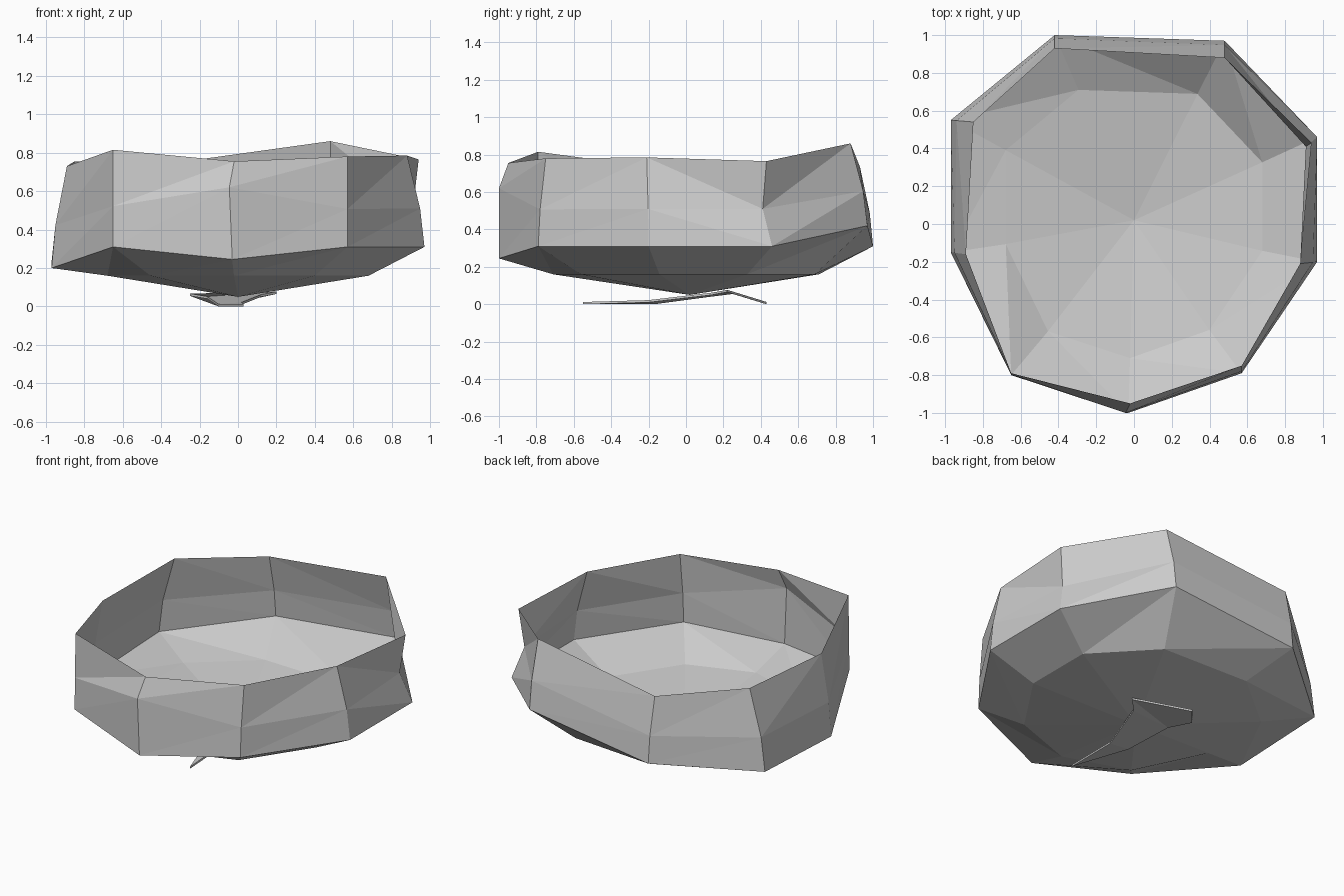
import bpy
from mathutils import Vector

cube = bpy.data.objects.get("Cube")
if cube:
    bpy.data.objects.remove(cube, do_unlink=True)

# One plain grey for everything
grey = bpy.data.materials.new("light_grey")
grey.use_nodes = True
colour = (0.6, 0.6, 0.6, 1)
grey.diffuse_color = colour
grey.node_tree.nodes["Principled BSDF"].inputs["Base Color"].default_value = colour


def add_part(name, points, faces):
    mesh = bpy.data.meshes.new(name)
    mesh.from_pydata([tuple(point) for point in points], [], faces)
    mesh.materials.append(grey)
    mesh.update()
    part = bpy.data.objects.new(name, mesh)
    bpy.context.collection.objects.link(part)
    return part


# Nine-sided outlines of the wall, counter-clockwise from the front corner
base_ring = [Vector(p) for p in (
    (-.03, -1, .245), (.57, -.79, .31), (.97, -.2, .31),
    (.97, .46, .31), (.48, .97, .42), (-.42, 1, .31),
    (-.97, .55, .23), (-.97, -.15, .2), (-.65, -.8, .31))]
rim_ring = [Vector(p) for p in (
    (-.02, -.95, .755), (.57, -.75, .78), (.88, -.21, .785),
    (.94, .43, .765), (.48, .88, .86), (-.42, .93, .735),
    (-.85, .54, .755), (-.89, -.16, .73), (-.65, -.79, .815))]
sides = len(base_ring)
FRONT, DENTED = 0, 3

# The floor ring is a shrunken base; the middle ring bulges between base and rim
floor_ring = [Vector((p.x * .7, p.y * .71, .16)) for p in base_ring]
middle_ring = []
for index, (low, high) in enumerate(zip(base_ring, rim_ring)):
    middle = low.lerp(high, .25)
    middle.z = low.lerp(high, .42).z
    middle_ring.append(middle)
middle_ring[FRONT] = Vector((-.045, -1, .62))
middle_ring[DENTED] = Vector((.91, .41, .51))

# Bowl: a single sheet joined ring to ring, with a fan for the bottom
rings = [floor_ring, base_ring, middle_ring, rim_ring]
points = [point for ring in rings for point in ring]
bottom = len(points)
points.append(Vector((0, .02, .05)))
faces = []
for side in range(sides):
    after = (side + 1) % sides
    faces.append((bottom, after, side))
    for level in range(len(rings) - 1):
        a, b = level * sides + side, level * sides + after
        c, d = b + sides, a + sides
        if after == DENTED:
            faces += [(a, b, d), (b, c, d)]
        else:
            faces += [(a, b, c), (a, c, d)]
add_part("bowl", points, faces)

# Thin folded flap under the bowl, with a narrow tail towards the front
flap_points = [
    (.03, -.55, 0), (.02, -.2, .01), (.12, .14, .05), (.2, .22, .065),
    (-.1, .43, 0), (-.25, .25, .055), (-.16, .13, .04), (-.1, -.17, 0)]
flap_faces = [(0, 1, 7), (1, 2, 6, 7), (2, 3, 6), (3, 4, 5, 6)]
flap = add_part("underside_flap", flap_points, flap_faces)
solid = flap.modifiers.new("thickness", "SOLIDIFY")
solid.thickness = .012
solid.offset = 1
